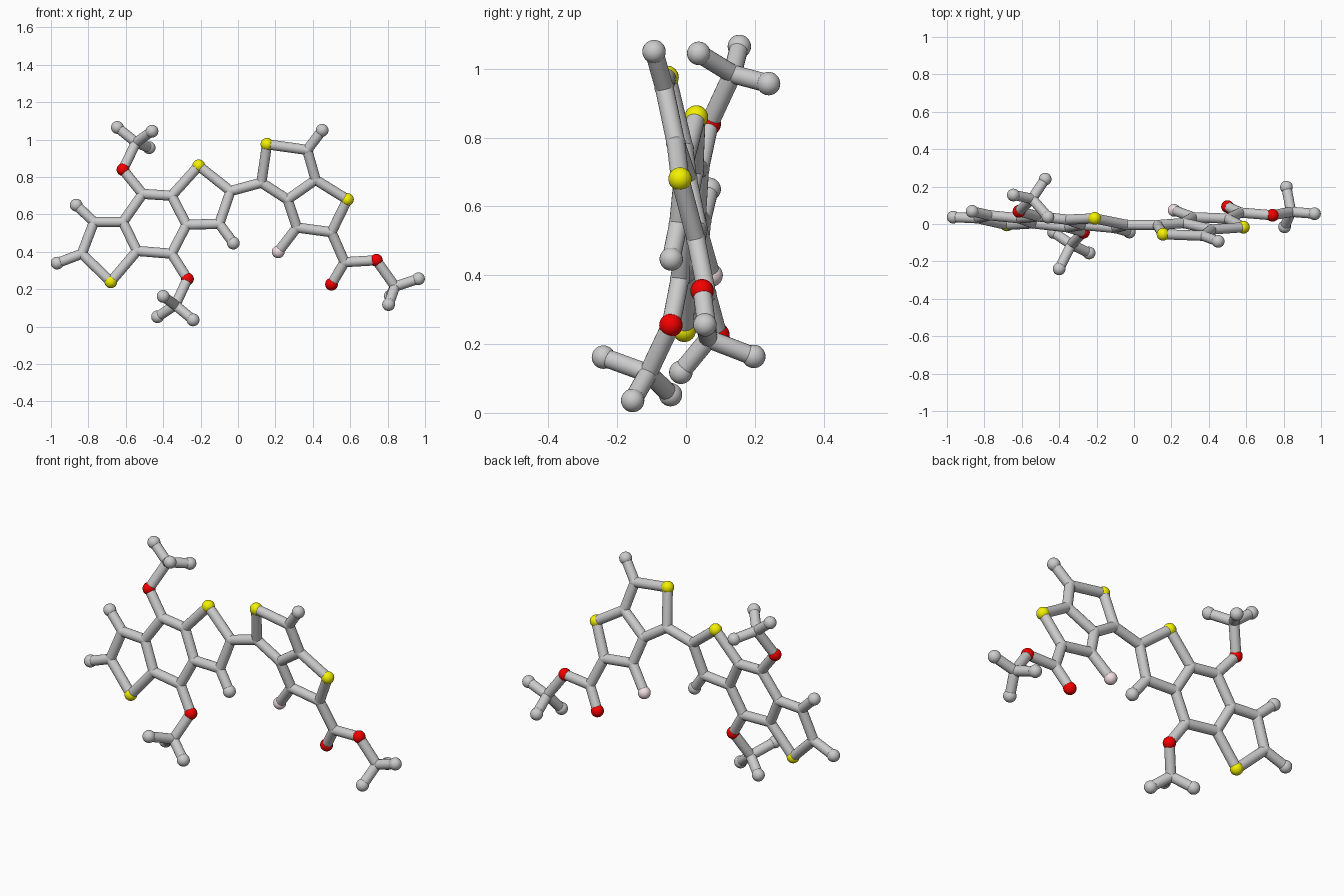
import bpy, bmesh
from mathutils import Vector

if "Cube" in bpy.data.objects:
    bpy.data.objects.remove(bpy.data.objects["Cube"])

STICK, BALL, JOINT = 0.027, 0.034, 0.0285


# the two flat ring systems each lie in a slightly tilted plane
def left(x, z):
    return Vector((x, 0.0125 - 0.0995 * (x + 0.445) + 0.132 * (z - 0.55), z))


def right(x, z):
    return Vector((x, -0.055 - 0.07 * (x - 0.155) - 0.23 * (z - 0.975), z))


def make_object(name, build, color=None):
    bm = bmesh.new()
    build(bm)
    for f in bm.faces:
        f.smooth = len(f.verts) <= 4
    me = bpy.data.meshes.new(name)
    bm.to_mesh(me)
    bm.free()
    ob = bpy.data.objects.new(name, me)
    bpy.context.collection.objects.link(ob)
    if color:
        mat = bpy.data.materials.new(name + "_color")
        mat.diffuse_color = (*color, 1)
        mat.use_nodes = True
        mat.node_tree.nodes["Principled BSDF"].inputs["Base Color"].default_value = mat.diffuse_color
        me.materials.append(mat)
    return ob


def balls(name, points, radius, color=None):
    def build(bm):
        for p in points:
            made = bmesh.ops.create_uvsphere(bm, u_segments=24, v_segments=16, radius=radius)
            bmesh.ops.translate(bm, verts=made["verts"], vec=p)
    return make_object(name, build, color)


def sticks(name, pairs):
    def build(bm):
        for a, b in pairs:
            d = b - a
            made = bmesh.ops.create_cone(bm, cap_ends=True, segments=20, radius1=STICK,
                                         radius2=STICK, depth=d.length)
            rot = d.to_track_quat('Z', 'Y').to_matrix()
            bmesh.ops.rotate(bm, verts=made["verts"], matrix=rot)
            bmesh.ops.translate(bm, verts=made["verts"], vec=(a + b) / 2)
    return make_object(name, build)


# left three-ring system: c = carbon, s = yellow, o = red, h = grey end, f = pink
atoms = {k: left(*v) for k, v in {
    "c1": (-0.51, 0.71), "c2": (-0.355, 0.70), "c3": (-0.275, 0.545),
    "c4": (-0.355, 0.39), "c5": (-0.54, 0.405), "c6": (-0.615, 0.56),
    "s1": (-0.21, 0.86), "c7": (-0.04, 0.725), "c8": (-0.10, 0.55),
    "s2": (-0.68, 0.24), "c9": (-0.835, 0.39), "c10": (-0.77, 0.56),
    "h1": (-0.025, 0.447), "h2": (-0.967, 0.34), "h3": (-0.865, 0.65),
    "o1": (-0.615, 0.84), "o2": (-0.27, 0.255)}.items()}

# right two-ring system with its side arm
atoms.update({k: right(*v) for k, v in {
    "c11": (0.125, 0.77), "s3": (0.155, 0.975), "c12": (0.37, 0.945),
    "c13": (0.415, 0.785), "c14": (0.265, 0.68), "s4": (0.585, 0.68),
    "c15": (0.50, 0.505), "c16": (0.315, 0.53), "h4": (0.45, 1.05),
    "f1": (0.215, 0.40), "c17": (0.57, 0.345), "o3": (0.50, 0.227),
    "o4": (0.74, 0.355)}.items()})

# three tripod end groups
atoms.update({k: Vector(v) for k, v in {
    "c18": (-0.545, 0.135, 0.985), "h5": (-0.645, 0.155, 1.065),
    "h6": (-0.46, 0.037, 1.045), "h7": (-0.475, 0.24, 0.957),
    "c19": (-0.335, -0.11, 0.115), "h8": (-0.40, -0.24, 0.162),
    "h9": (-0.43, -0.045, 0.053), "h10": (-0.24, -0.155, 0.036),
    "c20": (0.84, 0.065, 0.215), "h11": (0.965, 0.055, 0.256),
    "h12": (0.805, -0.015, 0.118), "h13": (0.815, 0.197, 0.164)}.items()})

bond_sets = {
    "left_ring_sticks": "c1-c2-c3-c4-c5-c6-c1 c2-s1-c7-c8-c3 c5-s2-c9-c10-c6 "
                        "c8-h1 c9-h2 c10-h3",
    "right_ring_sticks": "c7-c11-s3-c12-c13-c14-c11 c13-s4-c15-c16-c14 c12-h4 c16-f1",
    "upper_left_arm_sticks": "c1-o1-c18-h5 c18-h6 c18-h7",
    "lower_left_arm_sticks": "c4-o2-c19-h8 c19-h9 c19-h10",
    "right_arm_sticks": "c15-c17-o3 c17-o4-c20-h11 c20-h12 c20-h13",
}
for name, text in bond_sets.items():
    pairs = []
    for chain in text.split():
        ks = chain.split("-")
        pairs += [(atoms[a], atoms[b]) for a, b in zip(ks, ks[1:])]
    sticks(name, pairs)

# balls by kind
for kind, name, radius, color in (
        ("c", "joint_balls", JOINT, None),
        ("h", "end_balls", BALL, None),
        ("s", "yellow_balls", BALL, (0.9, 0.88, 0.0)),
        ("o", "red_balls", BALL, (0.9, 0.0, 0.0)),
        ("f", "pink_ball", BALL, (0.9, 0.74, 0.77))):
    balls(name, [p for k, p in atoms.items() if k[0] == kind], radius, color)
